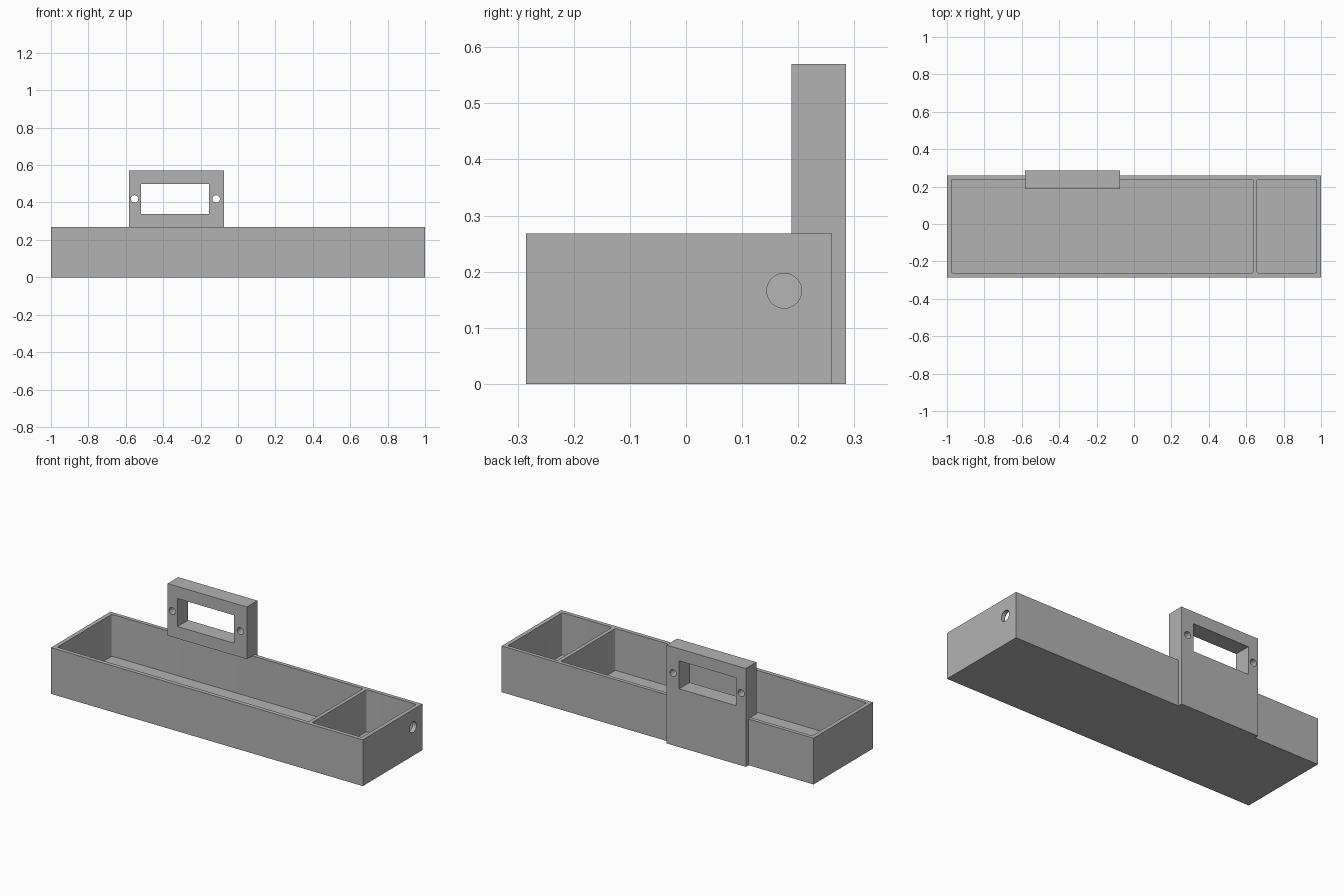
import bpy, bmesh, math
from mathutils import Matrix, Vector

cube = bpy.data.objects.get("Cube")
if cube:
    bpy.data.objects.remove(cube, do_unlink=True)

grey = bpy.data.materials.new("plain grey")
grey.use_nodes = True
colour = (0.45, 0.45, 0.45, 1)
grey.diffuse_color = colour
grey.node_tree.nodes["Principled BSDF"].inputs["Base Color"].default_value = colour


def make(name, bm):
    bmesh.ops.recalc_face_normals(bm, faces=bm.faces)
    mesh = bpy.data.meshes.new(name)
    bm.to_mesh(mesh)
    bm.free()
    mesh.materials.append(grey)
    obj = bpy.data.objects.new(name, mesh)
    bpy.context.collection.objects.link(obj)
    return obj


def box(name, low, high, corner=0):
    """Box between two corners, with optional rounded upright edges."""
    low, high = Vector(low), Vector(high)
    bm = bmesh.new()
    bmesh.ops.create_cube(bm, size=1, matrix=Matrix.Translation((low + high) / 2)
                          @ Matrix.Diagonal((*(high - low), 1)))
    if corner:
        upright = [e for e in bm.edges
                   if abs(e.verts[0].co.z - e.verts[1].co.z) > 0.01]
        bmesh.ops.bevel(bm, geom=upright, offset=corner, segments=4,
                        profile=0.5, affect='EDGES')
    return make(name, bm)


def rod(name, centre, radius, length, axis):
    bm = bmesh.new()
    turn = Matrix.Rotation(math.pi / 2, 4, 'Y' if axis == 'X' else 'X')
    bmesh.ops.create_cone(bm, cap_ends=True, segments=40, radius1=radius,
                          radius2=radius, depth=length,
                          matrix=Matrix.Translation(centre) @ turn)
    return make(name, bm)


def cut(target, cutters):
    for cutter in cutters:
        mod = target.modifiers.new(cutter.name, 'BOOLEAN')
        mod.operation = 'DIFFERENCE'
        mod.solver = 'EXACT'
        mod.object = cutter
    # Bake the cuts, then discard the cutters
    bpy.context.view_layer.update()
    graph = bpy.context.evaluated_depsgraph_get()
    result = bpy.data.meshes.new_from_object(target.evaluated_get(graph))
    target.modifiers.clear()
    target.data = result
    for cutter in cutters:
        bpy.data.objects.remove(cutter, do_unlink=True)
    bpy.ops.object.select_all(action='DESELECT')
    target.select_set(True)
    bpy.context.view_layer.objects.active = target
    bpy.ops.object.shade_smooth_by_angle(angle=math.radians(30))


# Tray with two compartments and a cable hole in the left end
rim, floor, back = 0.268, 0.025, 0.26
tray = box("tray", (-1, -0.285, 0), (1, back, rim))
cut(tray, [
    box("long_compartment", (-0.976, -0.261, floor), (0.636, 0.238, 0.4), 0.007),
    box("short_compartment", (0.658, -0.261, floor), (0.976, 0.238, 0.4), 0.007),
    rod("cable_hole", (1, 0.175, 0.166), 0.031, 0.1, 'X'),
])

# Upright bracket: thin behind the tray, thick above the rim
left, right, front, rear, top = -0.075, -0.583, 0.188, 0.285, 0.57
bm = bmesh.new()
profile = [(back, 0), (rear, 0), (rear, top), (front, top), (front, rim), (back, rim)]
side = bm.faces.new([bm.verts.new((right, y, z)) for y, z in profile])
grown = bmesh.ops.extrude_face_region(bm, geom=[side])["geom"]
bmesh.ops.translate(bm, vec=(left - right, 0, 0),
                    verts=[v for v in grown if isinstance(v, bmesh.types.BMVert)])
bracket = make("display_bracket", bm)

# Window and the two screw holes beside it
cutters = [box("window", (-0.519, 0.1, 0.338), (-0.156, 0.4, 0.5))]
for x in (-0.553, -0.117):
    cutters.append(rod("screw_hole", (x, 0.24, 0.419), 0.02, 0.3, 'Y'))
cut(bracket, cutters)
